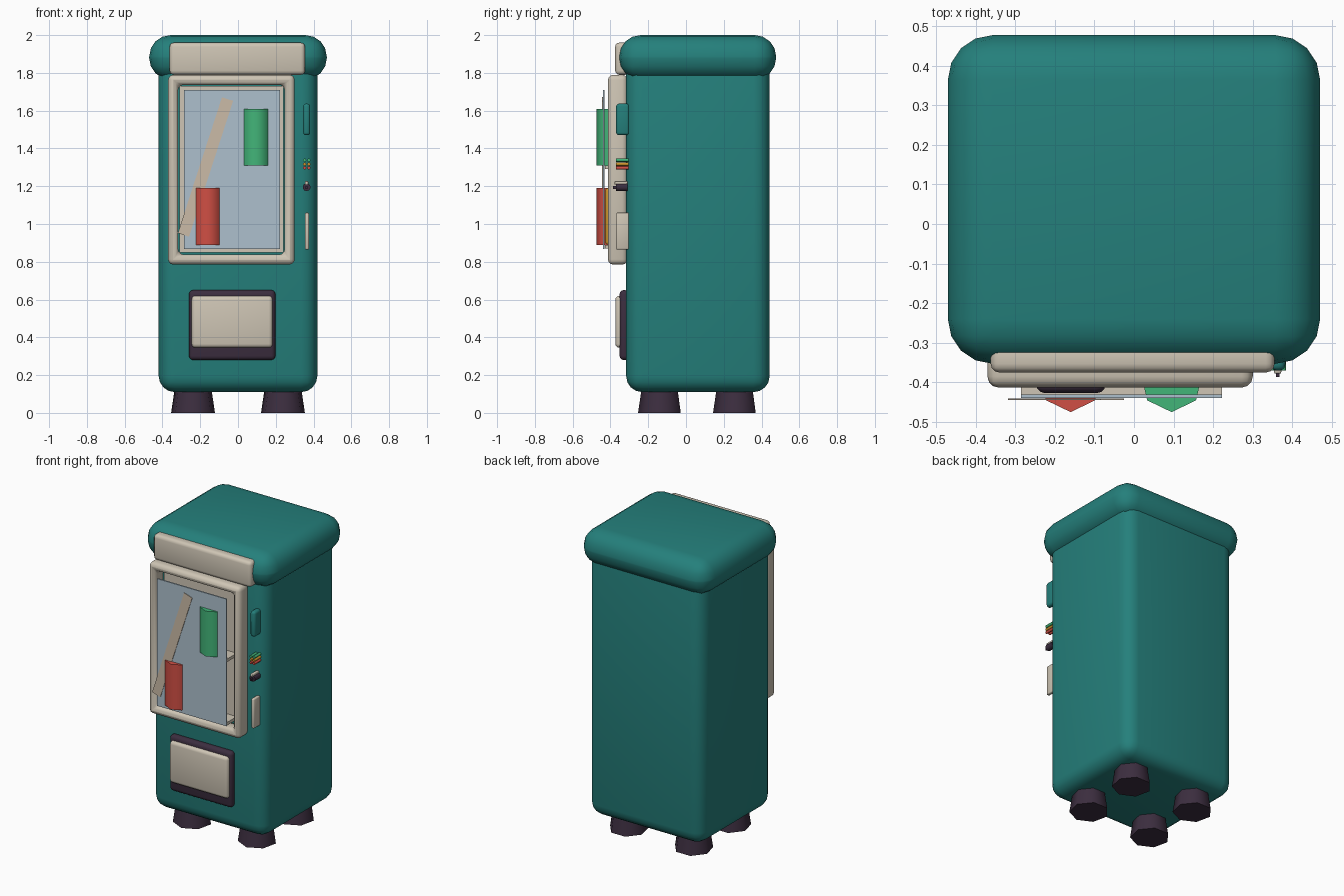
import bpy, bmesh, math
from mathutils import Matrix, Vector

if "Cube" in bpy.data.objects:
    bpy.data.objects.remove(bpy.data.objects["Cube"])


def mat(name, r, g, b):
    m = bpy.data.materials.new(name)
    m.diffuse_color = (r, g, b, 1)
    m.use_nodes = True
    m.node_tree.nodes["Principled BSDF"].inputs["Base Color"].default_value = m.diffuse_color
    return m


TEAL = mat("teal", 0.018, 0.215, 0.2)
CREAM = mat("cream", 0.62, 0.56, 0.46)
DARK = mat("dark plum", 0.045, 0.027, 0.05)
GLASS = mat("pale blue glass", 0.42, 0.53, 0.61)
SHINE = mat("glass shine", 0.6, 0.5, 0.39)
RED = mat("red", 0.63, 0.078, 0.058)
GREEN = mat("green", 0.055, 0.46, 0.19)
ORANGE = mat("amber", 0.6, 0.29, 0.025)


def finish(name, bm, material):
    bmesh.ops.recalc_face_normals(bm, faces=bm.faces)
    me = bpy.data.meshes.new(name)
    bm.to_mesh(me)
    bm.free()
    me.materials.append(material)
    ob = bpy.data.objects.new(name, me)
    bpy.context.collection.objects.link(ob)
    bpy.ops.object.select_all(action='DESELECT')
    ob.select_set(True)
    bpy.context.view_layer.objects.active = ob
    bpy.ops.object.shade_smooth_by_angle(angle=math.radians(60))
    return ob


def box_bm(x, y, z):
    """Box from (min, max) pairs on each axis."""
    bm = bmesh.new()
    lo, hi = Vector((x[0], y[0], z[0])), Vector((x[1], y[1], z[1]))
    bmesh.ops.create_cube(bm, size=1, matrix=Matrix.Translation((lo + hi) / 2)
                          @ Matrix.Diagonal((*(hi - lo), 1)))
    return bm


def box(name, x, y, z, material, bevel=0, seg=3):
    bm = box_bm(x, y, z)
    if bevel:
        bmesh.ops.bevel(bm, geom=bm.edges[:], offset=bevel, segments=seg,
                        profile=0.5, affect='EDGES')
    return finish(name, bm, material)


def drum(name, centre, r1, r2, depth, material, sides=7, along_y=False):
    """Tapered prism with a vertex towards the front; r1 is its lower end."""
    bm = bmesh.new()
    turn = Matrix.Rotation(math.pi / 2, 4, 'X') if along_y else Matrix.Identity(4)
    bmesh.ops.create_cone(bm, cap_ends=True, segments=sides, radius1=r1,
                          radius2=r2, depth=depth)
    low = min(bm.verts, key=lambda v: v.co.y)
    spin = -math.pi / 2 - math.atan2(low.co.y, low.co.x)
    bmesh.ops.transform(bm, verts=bm.verts, matrix=Matrix.Translation(centre)
                        @ turn @ Matrix.Rotation(spin, 4, 'Z'))
    return finish(name, bm, material)


# Cabinet and overhanging lid
box("cabinet", (-0.42, 0.42), (-0.317, 0.443), (0.11, 1.9), TEAL, 0.085, 4)
box("lid", (-0.47, 0.47), (-0.353, 0.477), (1.765, 2.0), TEAL, 0.113, 4)
box("header_panel", (-0.362, 0.355), (-0.375, -0.3), (1.79, 1.96), CREAM, 0.022)

# Four flared feet
for sx in (-1, 1):
    for label, y in (("front", -0.135), ("back", 0.262)):
        drum(f"{label}_foot_{'left' if sx < 0 else 'right'}",
             (sx * 0.238, y, 0.07), 0.119, 0.098, 0.14, DARK)

# Window surround: box with its front and back opened into a ring
bm = box_bm((-0.37, 0.30), (-0.413, -0.31), (0.785, 1.79))
ends = [f for f in bm.faces if abs(f.normal.y) > 0.9]
bmesh.ops.inset_individual(bm, faces=ends, thickness=0.075)
loops = [e for f in ends for e in f.edges]
bmesh.ops.delete(bm, geom=ends, context='FACES_ONLY')
bmesh.ops.bridge_loops(bm, edges=loops)
bmesh.ops.recalc_face_normals(bm, faces=bm.faces)
sharp = [e for e in bm.edges if e.calc_face_angle(0) > 1]
bmesh.ops.bevel(bm, geom=sharp, offset=0.028, segments=3, profile=0.5,
                affect='EDGES')
finish("window_frame", bm, CREAM)
box("window_back", (-0.31, 0.24), (-0.33, -0.31), (0.85, 1.73), CREAM)

# Shelves and goods
for i, z in enumerate((0.87, 1.29)):
    box(f"shelf_{i + 1}", (-0.285, 0.222), (-0.43, -0.325), (z, z + 0.02), CREAM)
drum("red_can", (-0.16, -0.396, 1.04), 0.079, 0.079, 0.30, RED)
drum("green_can", (0.095, -0.396, 1.46), 0.079, 0.079, 0.30, GREEN)
box("dark_packet", (-0.247, -0.072), (-0.427, -0.345), (1.31, 1.58), DARK, 0.022)
box("amber_packet", (0.025, 0.165), (-0.428, -0.345), (0.89, 1.19), ORANGE, 0.015)

# Glass pane and the slanted shine across it
box("glass_pane", (-0.285, 0.222), (-0.44, -0.431), (0.868, 1.71), GLASS)
bm = box_bm((-0.031, 0.031), (-0.444, -0.4405), (-0.378, 0.378))
bmesh.ops.transform(bm, verts=bm.verts, matrix=Matrix.Translation((-0.172, 0, 1.302))
                    @ Matrix.Rotation(math.radians(18), 4, 'Y'))
finish("glass_shine_strip", bm, SHINE)

# Pick-up hatch
box("hatch_surround", (-0.26, 0.198), (-0.352, -0.30), (0.28, 0.65), DARK, 0.022)
box("hatch_flap", (-0.245, 0.183), (-0.374, -0.32), (0.345, 0.62), CREAM, 0.02)

# Control column: display, buttons, lock and coin slot
box("display", (0.345, 0.382), (-0.37, -0.30), (1.47, 1.637), TEAL, 0.015)
for row, (colour, z) in enumerate(((GREEN, 1.338), (ORANGE, 1.317), (RED, 1.297))):
    for col, x in enumerate((0.353, 0.375)):
        drum(f"button_{row + 1}_{col + 1}", (x, -0.338, z), 0.009, 0.009, 0.065,
             colour, 8, True)
drum("lock", (0.363, -0.34, 1.195), 0.021, 0.021, 0.06, DARK, 10, True)
box("lock_key", (0.358, 0.368), (-0.386, -0.34), (1.185, 1.2), DARK)
box("lock_lever", (0.354, 0.372), (-0.378, -0.31), (1.208, 1.227), CREAM, 0.004, 2)
box("coin_slot", (0.354, 0.376), (-0.37, -0.30), (0.865, 1.06), CREAM, 0.006, 2)
